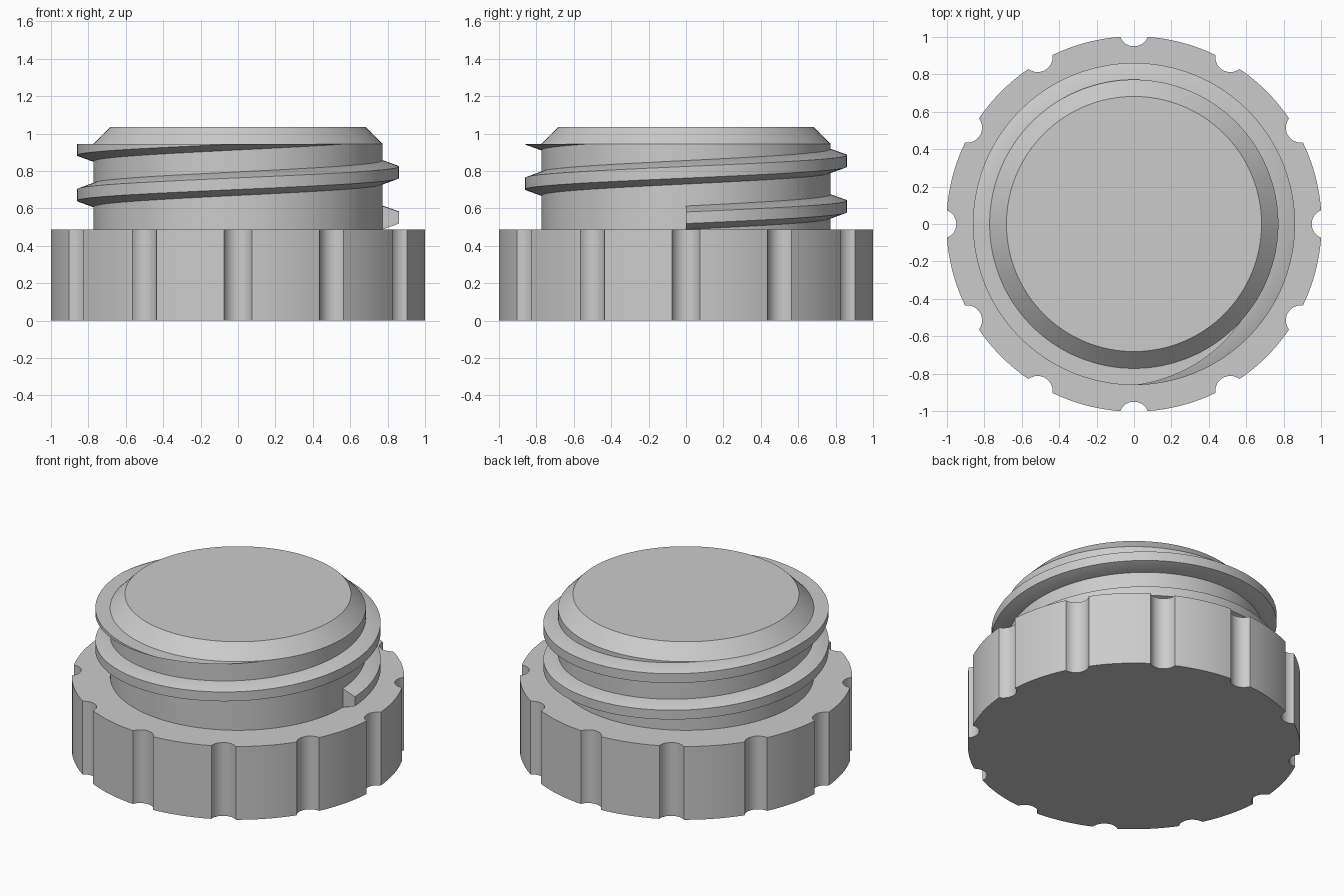
import bpy
import bmesh
from math import sin, cos, pi, radians, acos, atan2

cube = bpy.data.objects.get("Cube")
if cube:
    bpy.data.objects.remove(cube, do_unlink=True)

grey = bpy.data.materials.new("plain grey")
grey.use_nodes = True
GREY = (0.6, 0.6, 0.6, 1)
grey.diffuse_color = GREY
grey.node_tree.nodes["Principled BSDF"].inputs["Base Color"].default_value = GREY


def finish(name, bm):
    bmesh.ops.recalc_face_normals(bm, faces=bm.faces)
    mesh = bpy.data.meshes.new(name)
    bm.to_mesh(mesh)
    bm.free()
    obj = bpy.data.objects.new(name, mesh)
    bpy.context.collection.objects.link(obj)
    mesh.materials.append(grey)
    bpy.ops.object.select_all(action='DESELECT')
    obj.select_set(True)
    bpy.context.view_layer.objects.active = obj
    bpy.ops.object.shade_smooth_by_angle(angle=radians(25))
    return obj


SHOULDER, RIM, TOP = 0.488, 0.945, 1.036
NECK_R, CREST_R = 0.772, 0.861

# Grip: round disc with scalloped finger notches, extruded upwards
R, NOTCHES, C, NR = 1.003, 12, 1.03, 0.08
half = acos((R * R + C * C - NR * NR) / (2 * R * C))      # half angle a notch takes from the rim
sweep = atan2(R * sin(half), C - R * cos(half))           # half angle of the notch arc itself
outline = []
for n in range(NOTCHES):
    mid = 2 * pi * n / NOTCHES
    for i in range(13):
        a = sweep * (i / 6 - 1)
        px, py = C - NR * cos(a), NR * sin(a)
        outline.append((px * cos(mid) - py * sin(mid), px * sin(mid) + py * cos(mid)))
    gap = 2 * pi / NOTCHES - 2 * half
    for i in range(1, 10):
        a = mid + half + gap * i / 10
        outline.append((R * cos(a), R * sin(a)))
bm = bmesh.new()
bottom = bm.faces.new([bm.verts.new((x, y, 0)) for x, y in outline])
ext = bmesh.ops.extrude_face_region(bm, geom=[bottom], use_keep_orig=True)
for v in ext["geom"]:
    if isinstance(v, bmesh.types.BMVert):
        v.co.z = SHOULDER
finish("grip", bm)

# Neck: cylinder with a chamfered top, lofted from rings
SEG = 128
bm = bmesh.new()
rings = [[bm.verts.new((r * cos(2 * pi * i / SEG), r * sin(2 * pi * i / SEG), z)) for i in range(SEG)]
         for r, z in ((NECK_R, SHOULDER - 0.02), (NECK_R, RIM), (0.682, TOP))]
for low, high in zip(rings, rings[1:]):
    for i in range(SEG):
        j = (i + 1) % SEG
        bm.faces.new((low[i], low[j], high[j], high[i]))
bm.faces.new(rings[0])
bm.faces.new(rings[-1])
finish("neck", bm)

# Thread: trapezoid section swept along a helix, cut level with the rim
START, PITCH, ROOT, CREST = 0.55, 0.243, 0.063, 0.031
section = [(NECK_R - 0.03, -ROOT), (NECK_R, -ROOT), (CREST_R, -CREST),
           (CREST_R, CREST), (NECK_R, ROOT), (NECK_R - 0.03, ROOT)]
bm = bmesh.new()
loops = []
for i in range(int(SEG * 2.1)):
    a = 2 * pi * i / SEG
    z = START + PITCH * i / SEG
    loops.append([bm.verts.new((r * cos(a), r * sin(a), z + dz)) for r, dz in section])
for p, q in zip(loops, loops[1:]):
    for k in range(len(section)):
        m = (k + 1) % len(section)
        bm.faces.new((p[k], p[m], q[m], q[k]))
bm.faces.new(loops[0])
bm.faces.new(loops[-1])
bmesh.ops.recalc_face_normals(bm, faces=bm.faces)
bmesh.ops.bisect_plane(bm, geom=bm.verts[:] + bm.edges[:] + bm.faces[:],
                       plane_co=(0, 0, RIM), plane_no=(0, 0, 1), clear_outer=True)
open_edges = [e for e in bm.edges if e.is_boundary]
bmesh.ops.triangle_fill(bm, edges=open_edges, use_beauty=True, normal=(0, 0, 1))
finish("thread", bm)
